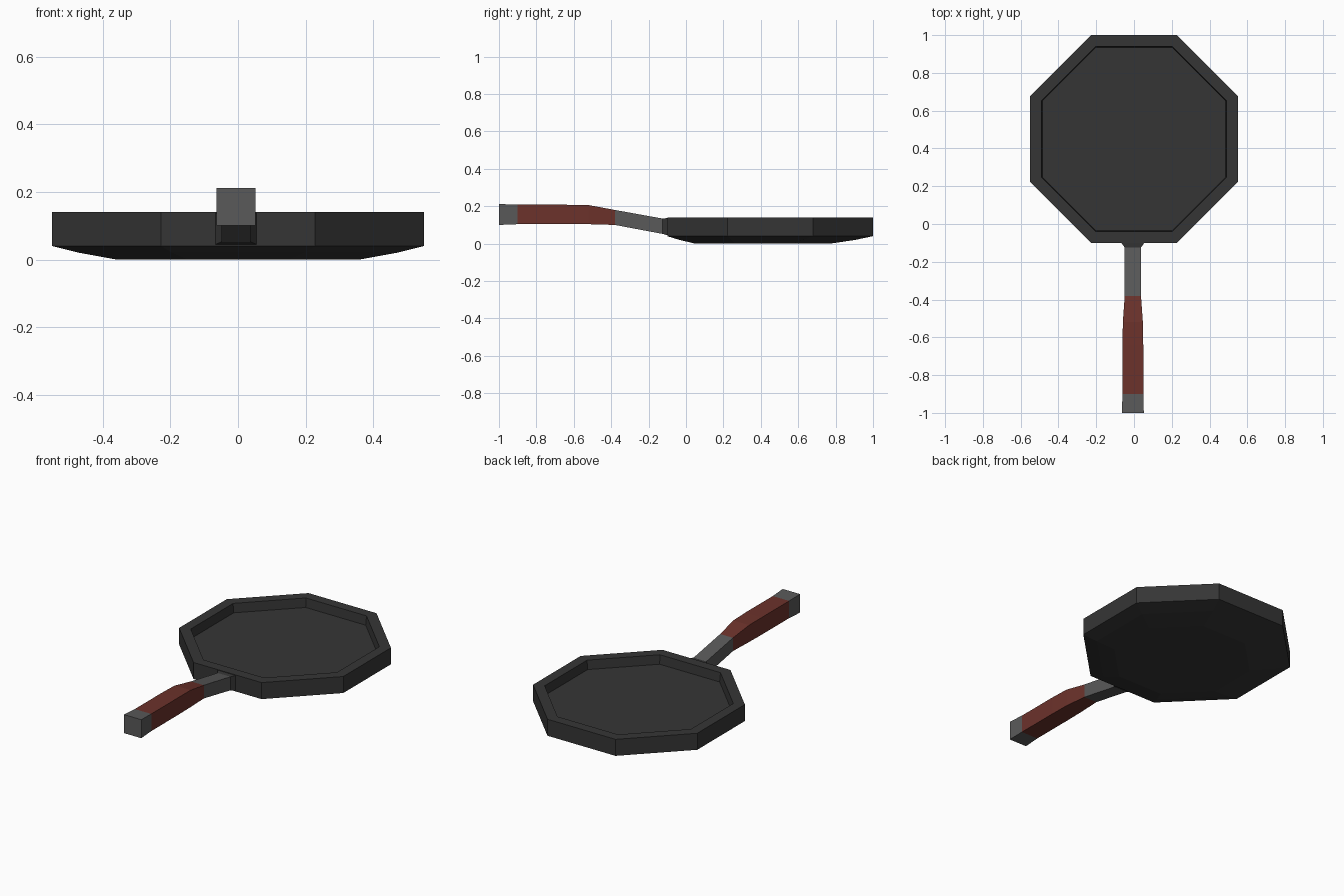
import bpy, bmesh, math

cube = bpy.data.objects.get("Cube")
if cube:
    bpy.data.objects.remove(cube, do_unlink=True)


def material(name, rgb):
    mat = bpy.data.materials.new(name)
    mat.use_nodes = True
    mat.diffuse_color = (*rgb, 1)
    mat.node_tree.nodes["Principled BSDF"].inputs["Base Color"].default_value = (*rgb, 1)
    return mat


iron = material("dark iron", (0.036, 0.036, 0.036))
steel = material("grey steel", (0.10, 0.10, 0.10))
red = material("red brown wood", (0.15, 0.032, 0.024))


def loft(name, rings, mat):
    """Join successive rings of points with quads and close both ends."""
    bm = bmesh.new()
    loops = [[bm.verts.new(p) for p in ring] for ring in rings]
    for a, b in zip(loops, loops[1:]):
        n = len(a)
        for i in range(n):
            j = (i + 1) % n
            bm.faces.new((a[i], a[j], b[j], b[i]))
    bm.faces.new(loops[0])
    bm.faces.new(loops[-1])
    bmesh.ops.recalc_face_normals(bm, faces=bm.faces)
    mesh = bpy.data.meshes.new(name)
    bm.to_mesh(mesh)
    bm.free()
    mesh.materials.append(mat)
    obj = bpy.data.objects.new(name, mesh)
    bpy.context.collection.objects.link(obj)
    return obj


def octagon(apothem, z, y):
    r = apothem / math.cos(math.pi / 8)
    angles = [math.pi / 8 + k * math.pi / 4 for k in range(8)]
    return [(r * math.cos(a), y + r * math.sin(a), z) for a in angles]


def section(y, half, low, high):
    x = -0.006
    return [(x - half, y, low), (x + half, y, low), (x + half, y, high), (x - half, y, high)]


# Pan: curved underside, upright wall, flat rim and sunken floor
loft("pan", [octagon(*r) for r in (
    (0.36, 0.0, 0.41), (0.47, 0.02, 0.435), (0.55, 0.04, 0.45),
    (0.55, 0.14, 0.45), (0.49, 0.14, 0.45), (0.485, 0.085, 0.45))], iron)

# Handle: neck with a flared joint, bent grip and end cap
loft("handle_joint", [section(-0.09, 0.068, 0.042, 0.138),
                      section(-0.125, 0.043, 0.052, 0.134)], iron)
loft("handle_neck", [section(-0.125, 0.043, 0.052, 0.134),
                     section(-0.38, 0.043, 0.10, 0.18)], steel)
loft("handle_grip", [section(-0.38, 0.043, 0.10, 0.18),
                     section(-0.52, 0.053, 0.104, 0.206),
                     section(-0.64, 0.055, 0.104, 0.208),
                     section(-0.90, 0.055, 0.104, 0.208)], red)
loft("handle_end_cap", [section(-0.90, 0.055, 0.104, 0.208),
                        section(-1.0, 0.058, 0.10, 0.212)], steel)
